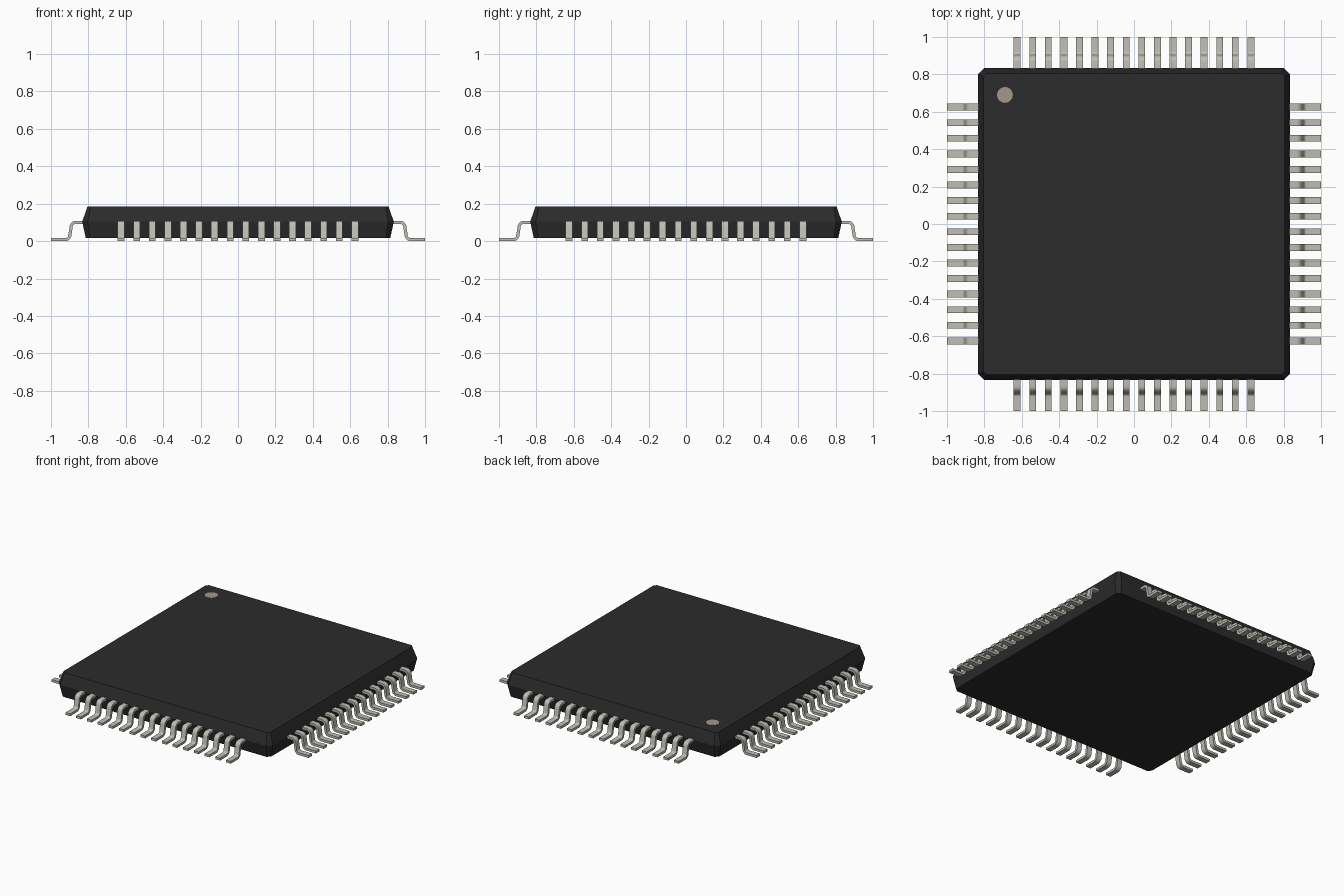
import bpy, bmesh, math
from mathutils import Matrix, Vector

if "Cube" in bpy.data.objects:
    bpy.data.objects.remove(bpy.data.objects["Cube"])


def material(name, color):
    m = bpy.data.materials.new(name)
    m.diffuse_color = (*color, 1)
    m.use_nodes = True
    m.node_tree.nodes["Principled BSDF"].inputs["Base Color"].default_value = m.diffuse_color
    return m


def to_object(name, bm, mat):
    bmesh.ops.recalc_face_normals(bm, faces=bm.faces)
    me = bpy.data.meshes.new(name)
    bm.to_mesh(me)
    bm.free()
    me.materials.append(mat)
    ob = bpy.data.objects.new(name, me)
    bpy.context.collection.objects.link(ob)
    return ob


plastic = material("black_plastic", (0.024, 0.024, 0.024))
metal = material("tinned_metal", (0.52, 0.51, 0.46))
paint = material("marker_paint", (0.36, 0.32, 0.25))

# Package body: chamfered square rings (half width, chamfer, height), lofted
bm = bmesh.new()
rings = []
for h, c, z in [(0.814, 0.022, 0.017), (0.833, 0.03, 0.104), (0.805, 0.016, 0.184)]:
    corner = [(h, h - c), (h - c, h)]
    rings.append([bm.verts.new(Matrix.Rotation(k * math.pi / 2, 3, 'Z') @ Vector((x, y, z)))
                  for k in range(4) for x, y in corner])
for a, b in zip(rings, rings[1:]):
    for i in range(8):
        j = (i + 1) % 8
        bm.faces.new((a[i], a[j], b[j], b[i]))
bm.faces.new(rings[0][::-1])
bm.faces.new(rings[-1])
to_object("package_body", bm, plastic)

# Pin one marker: thin disc on the top face
bm = bmesh.new()
bmesh.ops.create_cone(bm, cap_ends=True, segments=48, radius1=0.042, radius2=0.042,
                      depth=0.004, matrix=Matrix.Translation((-0.69, 0.69, 0.183)))
to_object("pin_one_marker", bm, paint)

# Gull wing centreline: shoulder arc, slanted drop, foot arc
R, T = 0.024, 0.0167
Z_TOP, Z_FOOT = 0.1 - R, T / 2 + R
TILT = math.radians(8)
path = [(0.80, 0.1)]
for i in range(7):
    a = math.pi / 2 - i / 6 * (math.pi / 2 - TILT)
    path.append((0.868 + R * math.cos(a), Z_TOP + R * math.sin(a)))
for i in range(7):
    a = math.pi + TILT + i / 6 * (math.pi / 2 - TILT)
    path.append((0.923 + R * math.cos(a), Z_FOOT + R * math.sin(a)))
path.append((1.0, T / 2))


def strip_outline(pts, t):
    """Offset the centreline both ways to make a closed strip profile."""
    upper, lower = [], []
    for i, p in enumerate(pts):
        q0, q1 = Vector(pts[max(i - 1, 0)]), Vector(pts[min(i + 1, len(pts) - 1)])
        d = (q1 - q0).normalized()
        if i in (0, 1, len(pts) - 2, len(pts) - 1):
            d = Vector((1, 0))
        n = Vector((-d.y, d.x)) * t / 2
        upper.append(Vector(p) + n)
        lower.append(Vector(p) - n)
    return upper, lower


upper, lower = strip_outline(path, T)
W, PITCH, COUNT = 0.0367, 1 / 12, 16

# Rows of leads, one object per side
for k, side in enumerate(("right", "back", "left", "front")):
    bm = bmesh.new()
    for p in range(COUNT):
        y = (p - (COUNT - 1) / 2) * PITCH
        rows = [[bm.verts.new((u.x, y + s * W / 2, u.y)) for u in edge]
                for edge, s in ((upper, -1), (upper, 1), (lower, 1), (lower, -1))]
        for e in range(4):
            a, b = rows[e], rows[(e + 1) % 4]
            for i in range(len(path) - 1):
                bm.faces.new((a[i], a[i + 1], b[i + 1], b[i]))
        bm.faces.new([r[0] for r in rows])
        bm.faces.new([r[-1] for r in rows])
    bm.transform(Matrix.Rotation(k * math.pi / 2, 4, 'Z'))
    ob = to_object(side + "_leads", bm, metal)
    bpy.ops.object.select_all(action='DESELECT')
    ob.select_set(True)
    bpy.context.view_layer.objects.active = ob
    bpy.ops.object.shade_smooth_by_angle(angle=math.radians(35))
